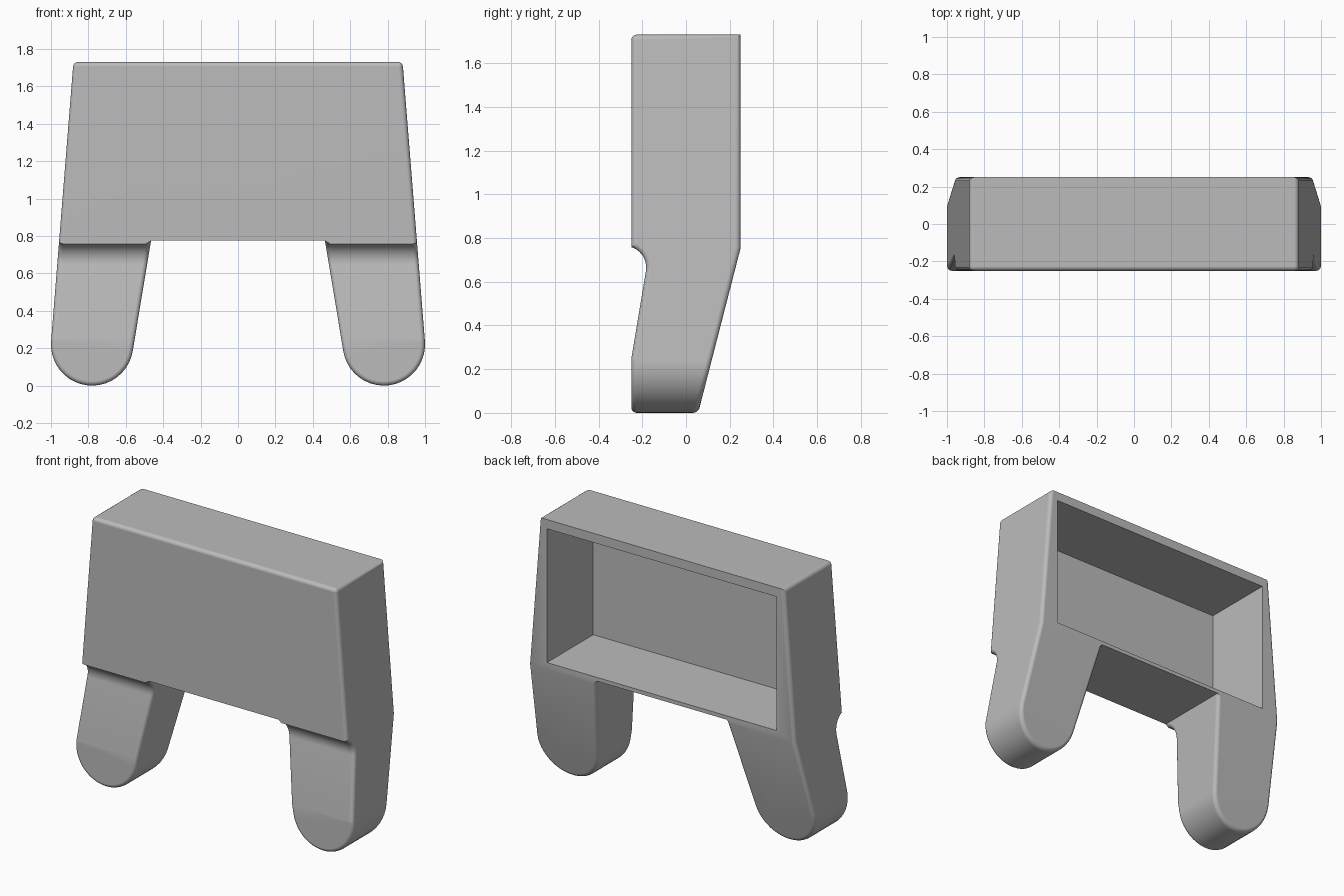
import bpy, bmesh
from math import cos, sin, radians

cube = bpy.data.objects.get("Cube")
if cube:
    bpy.data.objects.remove(cube, do_unlink=True)


def arc(cx, cz, r, start, end, steps):
    angles = [radians(start + (end - start) * i / steps) for i in range(steps + 1)]
    return [(cx + r * cos(a), cz + r * sin(a)) for a in angles]


def prism(name, points, place, half_depth):
    """Extrude a closed 2D outline; place(u, v, d) gives the 3D position."""
    bm = bmesh.new()
    near = [bm.verts.new(place(u, v, -half_depth)) for u, v in points]
    far = [bm.verts.new(place(u, v, half_depth)) for u, v in points]
    bm.faces.new(near)
    bm.faces.new(far[::-1])
    for i in range(len(points)):
        j = (i + 1) % len(points)
        bm.faces.new((near[i], far[i], far[j], near[j]))
    bmesh.ops.recalc_face_normals(bm, faces=bm.faces[:])
    mesh = bpy.data.meshes.new(name)
    bm.to_mesh(mesh)
    bm.free()
    obj = bpy.data.objects.new(name, mesh)
    bpy.context.collection.objects.link(obj)
    return obj


def combine(obj, cutter, operation):
    """Apply a boolean and discard the cutter."""
    mod = obj.modifiers.new("cut", 'BOOLEAN')
    mod.operation = operation
    mod.solver = 'EXACT'
    mod.object = cutter
    graph = bpy.context.evaluated_depsgraph_get()
    mesh = bpy.data.meshes.new_from_object(obj.evaluated_get(graph))
    obj.modifiers.clear()
    obj.data = mesh
    bpy.data.objects.remove(cutter, do_unlink=True)


# Front outline: tapered block with two round-ended legs
half = [(0.88, 1.73)] + arc(0.78, 0.22, 0.22, 4.5, -170.5, 20) + [(0.465, 0.775)]
outline = half + [(-x, z) for x, z in reversed(half)]
body = prism("hip_block", outline, lambda u, v, d: (u, d, v), 0.4)

# Side profile: straight box above, scooped and slanted legs below
side = [(-0.25, 1.9), (0.25, 1.9), (0.25, 0.755), (0.03, -0.1), (-0.25, -0.1), (-0.25, 0.25)]
side += arc(-0.28, 0.665, 0.098, -10, 72, 10)
side += [(-0.25, 0.758)]
profile = prism("side_profile", side, lambda u, v, d: (d, u, v), 1.2)
combine(body, profile, 'INTERSECT')

# Round the outer edges, keeping the rear top edge and the waist line crisp
bm = bmesh.new()
bm.from_mesh(body.data)
bmesh.ops.remove_doubles(bm, verts=bm.verts[:], dist=0.0005)


def is_soft(edge):
    if len(edge.link_faces) != 2 or edge.calc_face_angle_signed() < radians(32):
        return False
    a, b = (v.co for v in edge.verts)
    mid = (a + b) / 2
    along_x = abs(a.x - b.x) > 0.95 * (a - b).length
    rear_top = mid.z > 1.6 and mid.y > 0.2
    waist = 0.7 < mid.z < 0.8
    return not (along_x and (rear_top or waist))


bmesh.ops.bevel(bm, geom=[e for e in bm.edges if is_soft(e)], offset=0.024,
                offset_type='OFFSET', segments=4, profile=0.5,
                affect='EDGES', clamp_overlap=False)
bm.to_mesh(body.data)
bm.free()

# Rectangular cavity open at the back
recess = [(-0.825, 0.8), (0.825, 0.8), (0.825, 1.67), (-0.825, 1.67)]
cavity = prism("cavity", recess, lambda u, v, d: (u, d + 0.085, v), 0.31)
combine(body, cavity, 'DIFFERENCE')

# Single grey finish
grey = bpy.data.materials.new("plain_grey")
grey.use_nodes = True
colour = (0.5, 0.5, 0.5, 1)
grey.diffuse_color = colour
grey.node_tree.nodes["Principled BSDF"].inputs["Base Color"].default_value = colour
body.data.materials.clear()
body.data.materials.append(grey)

# Smooth bevels with flat large faces
bpy.ops.object.select_all(action='DESELECT')
body.select_set(True)
bpy.context.view_layer.objects.active = body
bpy.ops.object.shade_smooth_by_angle(angle=radians(32))
weighted = body.modifiers.new("weighted_normals", 'WEIGHTED_NORMAL')
weighted.keep_sharp = True
